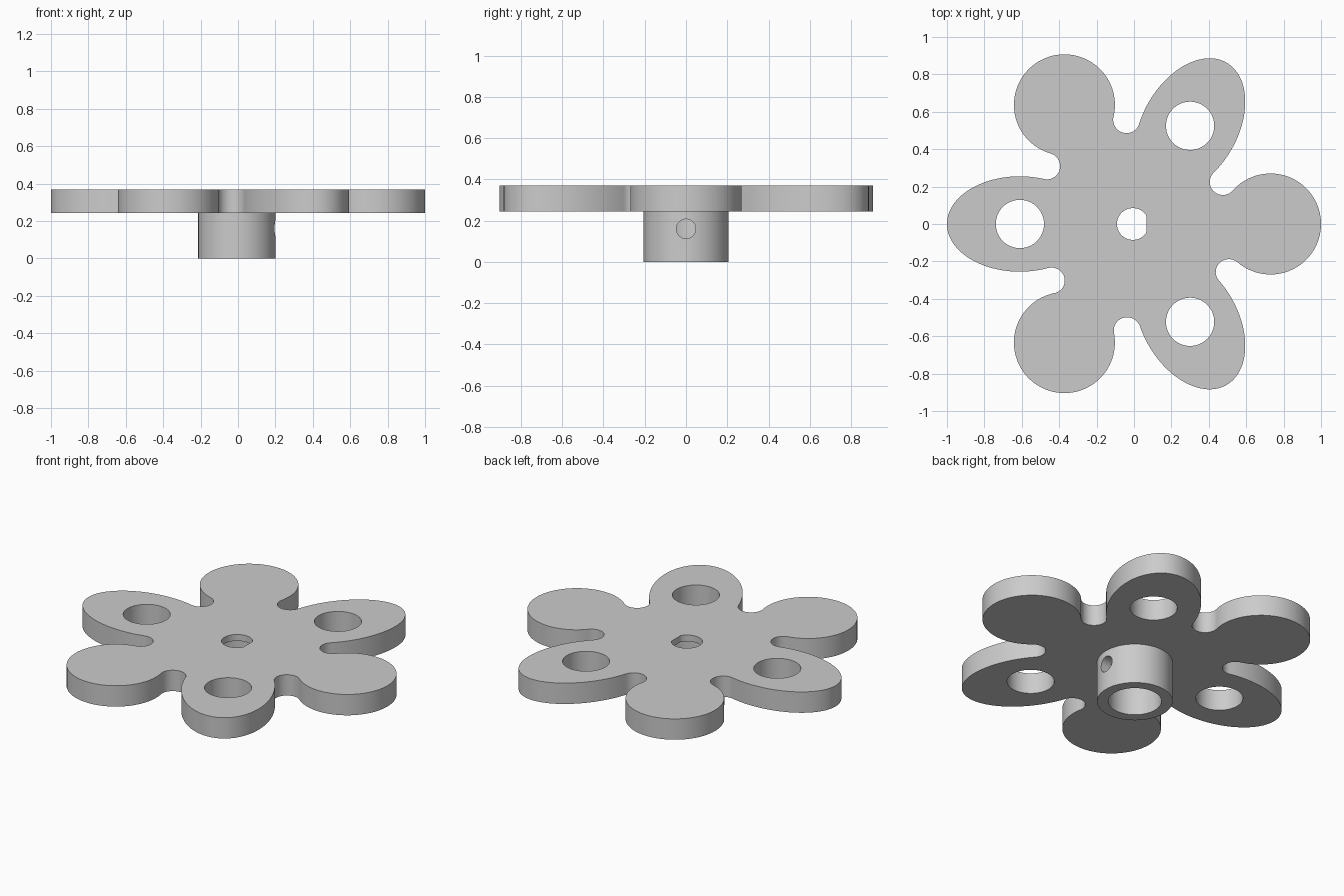
import bpy, bmesh
from math import cos, sin, pi, atan2, radians
from mathutils import Vector

cube = bpy.data.objects.get("Cube")
if cube:
    bpy.data.objects.remove(cube)

GREY = bpy.data.materials.new("light grey")
GREY.use_nodes = True
GREY.diffuse_color = (0.6, 0.6, 0.6, 1)
GREY.node_tree.nodes["Principled BSDF"].inputs["Base Color"].default_value = (0.6, 0.6, 0.6, 1)

BOTTOM, TOP = 0.243, 0.369
CENTRE_X = -0.006


def prism(name, points, z0, z1):
    """Extrude a closed outline of 2D points from z0 to z1."""
    bm = bmesh.new()
    face = bm.faces.new([bm.verts.new((p[0], p[1], z0)) for p in points])
    new = bmesh.ops.extrude_face_region(bm, geom=[face])["geom"]
    bmesh.ops.translate(bm, vec=(0, 0, z1 - z0),
                        verts=[v for v in new if isinstance(v, bmesh.types.BMVert)])
    bmesh.ops.recalc_face_normals(bm, faces=bm.faces)
    mesh = bpy.data.meshes.new(name)
    bm.to_mesh(mesh)
    bm.free()
    mesh.materials.append(GREY)
    ob = bpy.data.objects.new(name, mesh)
    bpy.context.collection.objects.link(ob)
    return ob


def disc(x, y, r, n=72):
    return [(x + r * cos(2 * pi * i / n), y + r * sin(2 * pi * i / n)) for i in range(n)]


def combine(ob, other, operation):
    """Apply a boolean with another solid, then drop that solid."""
    mod = ob.modifiers.new(operation, 'BOOLEAN')
    mod.operation, mod.object, mod.solver = operation, other, 'EXACT'
    bpy.context.view_layer.objects.active = ob
    bpy.ops.object.modifier_apply(modifier=mod.name)
    bpy.data.objects.remove(other)


class Lobe:
    """Round or oval petal, pointing away from the middle."""
    def __init__(self, x, y, angle, a, b):
        self.c, self.a, self.b = Vector((x, y)), a, b
        self.u = Vector((cos(radians(angle)), sin(radians(angle))))
        self.v = Vector((-self.u.y, self.u.x))

    def point(self, t):
        return self.c + self.u * self.a * cos(t) + self.v * self.b * sin(t)

    def nearest(self, p):
        return min((i * pi / 1800 for i in range(-1800, 1800)),
                   key=lambda t: (self.point(t) - p).length)


# Petals and the rounded notch that follows each one, anticlockwise
lobes = [Lobe(0.73, 0, 0, 0.27, 0.27),
         Lobe(0.30, 0.525, 60, 0.39, 0.255),
         Lobe(-0.372, 0.637, 120, 0.27, 0.27),
         Lobe(-0.61, 0, 180, 0.39, 0.255),
         Lobe(-0.372, -0.634, 240, 0.27, 0.27),
         Lobe(0.30, -0.523, 300, 0.39, 0.255)]
notches = [Vector(p) for p in ((0.475, 0.225), (-0.04, 0.557), (-0.466, 0.308),
                               (-0.439, -0.305), (-0.038, -0.571), (0.505, -0.26))]

outline = []
for i, lobe in enumerate(lobes):
    before, after = notches[i - 1], notches[i]
    t0, t1 = lobe.nearest(before), lobe.nearest(after)
    outline += [lobe.point(t0 + (t1 - t0) * k / 64) for k in range(65)]
    # Notch runs clockwise from this petal to the next
    following = lobes[(i + 1) % 6]
    start = lobe.point(t1) - after
    end = following.point(following.nearest(after)) - after
    a0 = atan2(start.y, start.x)
    sweep = (a0 - atan2(end.y, end.x)) % (2 * pi)
    for k in range(1, 24):
        f = k / 24
        r = start.length * (1 - f) + end.length * f
        a = a0 - sweep * f
        outline.append(after + Vector((cos(a), sin(a))) * r)

# Plate with the hub joined underneath
knob = prism("petal_knob", outline, BOTTOM, TOP)
combine(knob, prism("hub", disc(CENTRE_X, 0, 0.207), 0, 0.3), 'UNION')

# Round holes in the oval petals
for lobe in lobes[1::2]:
    combine(knob, prism("petal_hole", disc(lobe.c.x, lobe.c.y, 0.129), 0.1, 0.5), 'DIFFERENCE')

# Hub bore, then the D-shaped shaft hole above it
combine(knob, prism("bore", disc(CENTRE_X, 0, 0.146), -0.1, 0.33), 'DIFFERENCE')
d_shape = [(min(x, 0.067), y) for x, y in disc(CENTRE_X, 0, 0.085)]
d_shape = [p for p in d_shape if p[0] < 0.067 or abs(p[1]) > 0.035]
combine(knob, prism("shaft_hole", d_shape, 0.2, 0.5), 'DIFFERENCE')

# Set screw hole through one side of the hub
screw = prism("screw_hole", disc(0, 0, 0.047, 40), 0.08, 0.3)
screw.rotation_euler = (0, pi / 2, 0)
screw.location = (0, 0, 0.16)
bpy.context.view_layer.update()
combine(knob, screw, 'DIFFERENCE')

bpy.ops.object.select_all(action='DESELECT')
knob.select_set(True)
bpy.context.view_layer.objects.active = knob
bpy.ops.object.shade_smooth_by_angle(angle=radians(30))
